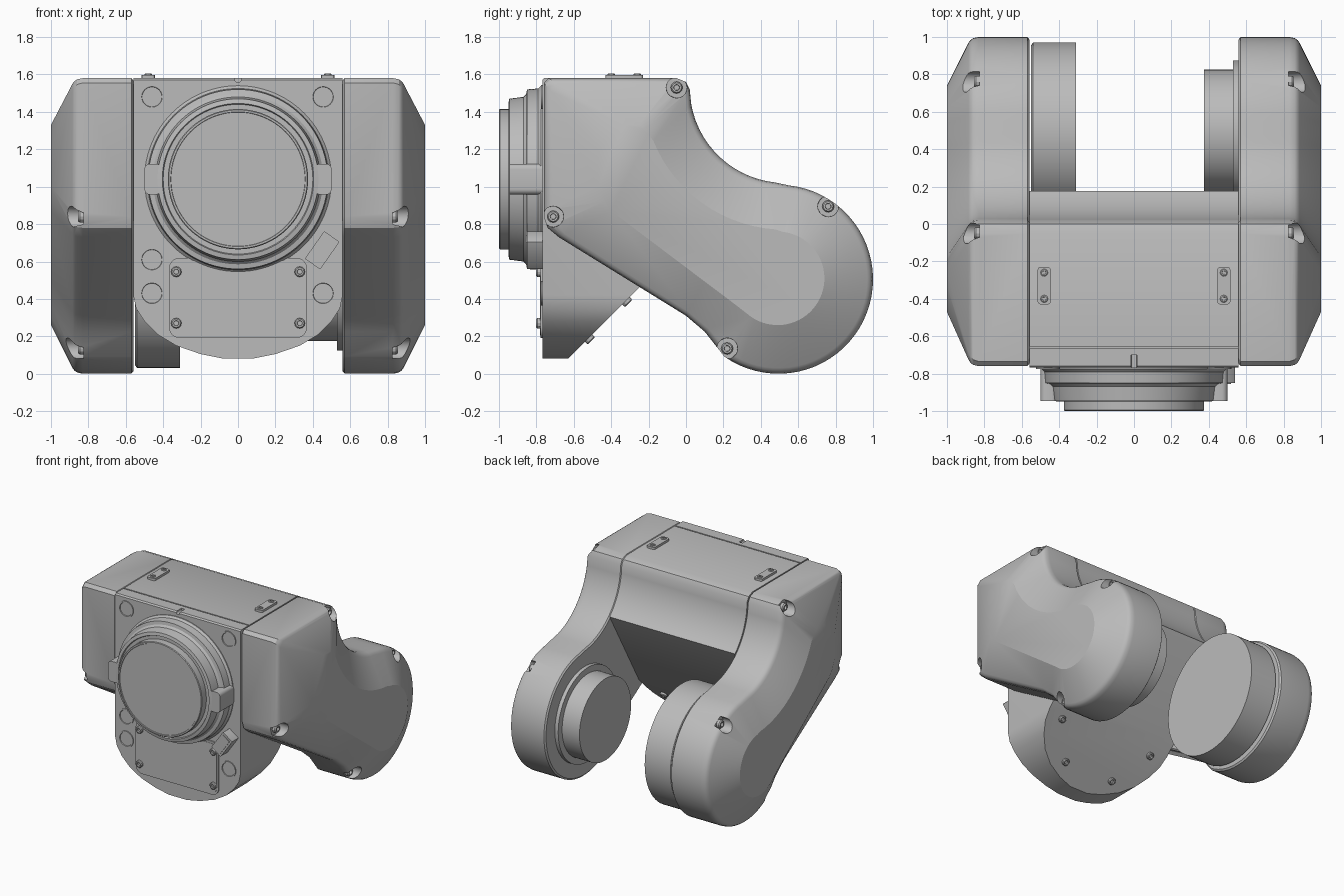
import bpy, bmesh, math
from mathutils import Vector

if "Cube" in bpy.data.objects:
    bpy.data.objects.remove(bpy.data.objects["Cube"])

grey = bpy.data.materials.new("plain_grey")
grey.use_nodes = True
COL = (0.5, 0.5, 0.5, 1)
grey.diffuse_color = COL
grey.node_tree.nodes["Principled BSDF"].inputs["Base Color"].default_value = COL


def loft(name, rings):
    """Skin a list of equal-length rings and cap both ends."""
    bm = bmesh.new()
    vr = [[bm.verts.new(p) for p in r] for r in rings]
    n = len(vr[0])
    for a, b in zip(vr, vr[1:]):
        for i in range(n):
            j = (i + 1) % n
            bm.faces.new((a[i], a[j], b[j], b[i]))
    bm.faces.new(vr[0])
    bm.faces.new(vr[-1])
    bmesh.ops.recalc_face_normals(bm, faces=bm.faces)
    me = bpy.data.meshes.new(name)
    bm.to_mesh(me)
    bm.free()
    me.materials.append(grey)
    ob = bpy.data.objects.new(name, me)
    bpy.context.collection.objects.link(ob)
    return ob


def lathe(name, centre, axis, profile, sides=64):
    """Turn (radius, height) pairs around an axis."""
    q = Vector(axis).to_track_quat('Z', 'Y')
    c = Vector(centre)
    return loft(name, [[c + q @ Vector((r * math.cos(k * math.tau / sides),
                                        r * math.sin(k * math.tau / sides), h))
                        for k in range(sides)] for r, h in profile])


def prism_x(name, pts, x0, x1):
    return loft(name, [[(x, y, z) for y, z in pts] for x in (x0, x1)])


def prism_y(name, pts, y0, y1):
    return loft(name, [[(x, y, z) for x, z in pts] for y in (y0, y1)])


def arc(cy, cz, r, a0, a1, n):
    return [(cy + r * math.cos(math.radians(a0 + (a1 - a0) * i / n)),
             cz + r * math.sin(math.radians(a0 + (a1 - a0) * i / n))) for i in range(n + 1)]


def rounded(cx, cz, w, h, r, n=5, turn=0):
    """Rounded rectangle outline, optionally rotated in its plane."""
    pts = []
    for k, (sx, sz) in enumerate(((1, 1), (-1, 1), (-1, -1), (1, -1))):
        pts += arc(sx * (w / 2 - r), sz * (h / 2 - r), r, 90 * k, 90 * k + 90, n)
    c, s = math.cos(math.radians(turn)), math.sin(math.radians(turn))
    return [(cx + x * c - z * s, cz + x * s + z * c) for x, z in pts]


def boolean(ob, cutter, op):
    m = ob.modifiers.new("cut", 'BOOLEAN')
    m.operation, m.solver, m.object = op, 'EXACT', cutter
    dg = bpy.context.evaluated_depsgraph_get()
    me = bpy.data.meshes.new_from_object(ob.evaluated_get(dg))
    ob.modifiers.clear()
    ob.data = me
    bpy.data.objects.remove(cutter)


def screw(name, pos, axis, r=0.028, h=0.02):
    lathe(name, pos, axis, [(r, -0.01), (r, h * 0.7), (r * 0.8, h),
                            (r * 0.5, h), (r * 0.45, h * 0.4)], 12)


# Centre housing: side profile limited by the rounded front outline
side = [(-.768, .05), (-.768, 1.57), (-.758, 1.58), (-.665, 1.58), (-.665, 1.565), (-.655, 1.565),
        (-.655, 1.58), (-.05, 1.58), (0, 1.56), (.02, 1.52)]
side += arc(.53, 1.53, .51, 188, 226, 10) + [(-.2, .51), (-.66, .05)]
half = [(.56, 1.7), (.56, .42), (.545, .35), (.5, .28), (.43, .21), (.33, .15), (.2, .105), (.08, .081)]
outline = half + [(-x, z) for x, z in reversed(half)]
housing = prism_x("centre_housing", side, -.6, .6)
boolean(housing, prism_y("outline_cutter", outline, -.9, .4), 'INTERSECT')
boolean(housing, prism_y("notch_cutter", rounded(0, 1.59, .03, .06, .008), -.8, -.7), 'DIFFERENCE')

# Side arms: outer profile and the matching small outer facet
outer = [(-.76, .84), (-.76, 1.555), (-.735, 1.58), (-.05, 1.58), (0, 1.56), (.02, 1.52)]
inner = [(-.47, 1.0), (-.47, 1.2), (-.33, 1.33), (-.25, 1.33), (-.22, 1.31), (-.2, 1.28)]
outer += arc(.53, 1.53, .51, 190, 264, 14) + arc(.495, .505, .505, 84, -125, 40)
inner += arc(.53, 1.53, .76, 202, 266, 14) + arc(.49, .51, .25, 84, -125, 40)
outer += [(.1, .225), (0, .31), (-.68, .73), (-.74, .78)]
inner += [(.27, .365), (.1, .493), (-.4, .87), (-.44, .92)]
SECTIONS = [(.56, .012), (.57, 0), (.83, 0), (.86, .006), (.875, .016), (.885, .03), (1.0, .25)]
POCKETS = [(-.05, 1.53), (-.71, .84), (.76, .895), (.22, .135)]
for s, label in ((1, "left"), (-1, "right")):
    rings = []
    for x, inset in SECTIONS:
        t = inset / .25
        rings.append([(s * x, a[0] + (b[0] - a[0]) * t, a[1] + (b[1] - a[1]) * t)
                      for a, b in zip(outer, inner)])
    arm = loft(label + "_arm", rings)
    for y, z in POCKETS:
        boolean(arm, lathe("pocket_cutter", (s * .825, y, z), (s, 0, 0), [(.055, 0), (.06, .4)], 20),
                'DIFFERENCE')
        screw(label + "_arm_screw", (s * .825, y, z), (s, 0, 0), .032, .03)

# Pivot drums between the arms
lathe("right_pivot_drum", (-.55, .495, .505), (1, 0, 0), [(.46, 0), (.475, .01), (.475, .24)], 96)
lathe("left_pivot_drum", (.58, .495, .505), (-1, 0, 0),
      [(.38, 0), (.38, .05), (.33, .05), (.33, .205)], 96)

# Front round mount, stepped towards a flat face
lathe("front_mount", (0, -.75, 1.04), (0, -1, 0),
      [(.5, 0), (.5, .025), (.485, .04), (.48, .1), (.455, .105), (.44, .12), (.43, .195),
       (.405, .2), (.4, .19), (.375, .19), (.375, .245), (.37, .25), (.36, .25), (.358, .246)], 96)
for s in (1, -1):
    prism_y("mount_clip", rounded(s * .455, 1.04, .09, .165, .03), -.945, -.75)

# Front cover panel with corner screws
prism_y("cover_panel", rounded(0, .405, .74, .43, .06), -.778, -.76)
prism_y("cover_panel_centre", rounded(0, .405, .71, .40, .05), -.781, -.76)
for s in (1, -1):
    for z in (.27, .545):
        screw("cover_screw", (s * .33, -.781, z), (0, -1, 0))

# Round plugs in the front face
for x, z in ((-.46, 1.48), (.455, 1.48), (-.46, .61), (-.46, .43), (.455, .43)):
    lathe("front_plug", (x, -.76, z), (0, -1, 0),
          [(.065, 0), (.065, .016), (.055, .016), (.053, .01)], 32)

# Tilted block beside the mount
prism_y("tilted_block", rounded(.45, .66, .1, .18, .006, 2, -35), -.85, -.76)
prism_y("tilted_block_face", rounded(.45, .66, .07, .15, .006, 2, -35), -.856, -.84)

# Top tabs with two screws each
for s in (1, -1):
    pts = rounded(s * .48, -.33, .07, .2, .015, 3)
    loft("top_tab", [[(x, y, z) for x, y in pts] for z in (1.57, 1.598)])
    for dy in (-.07, .07):
        screw("top_tab_screw", (s * .48, -.33 + dy, 1.595), (0, 0, 1), .02, .01)

# Screws in the sloping rear underside
for s in (1, -1):
    for x, y in ((.42, -.32), (.22, -.52)):
        screw("underside_screw", (s * x, y, y + .71), (0, 1, -1))

# Smooth shading with crisp edges
for ob in list(bpy.context.collection.objects):
    if ob.type == 'MESH':
        bpy.ops.object.select_all(action='DESELECT')
        ob.select_set(True)
        bpy.context.view_layer.objects.active = ob
        bpy.ops.object.shade_smooth_by_angle(angle=math.radians(25))
